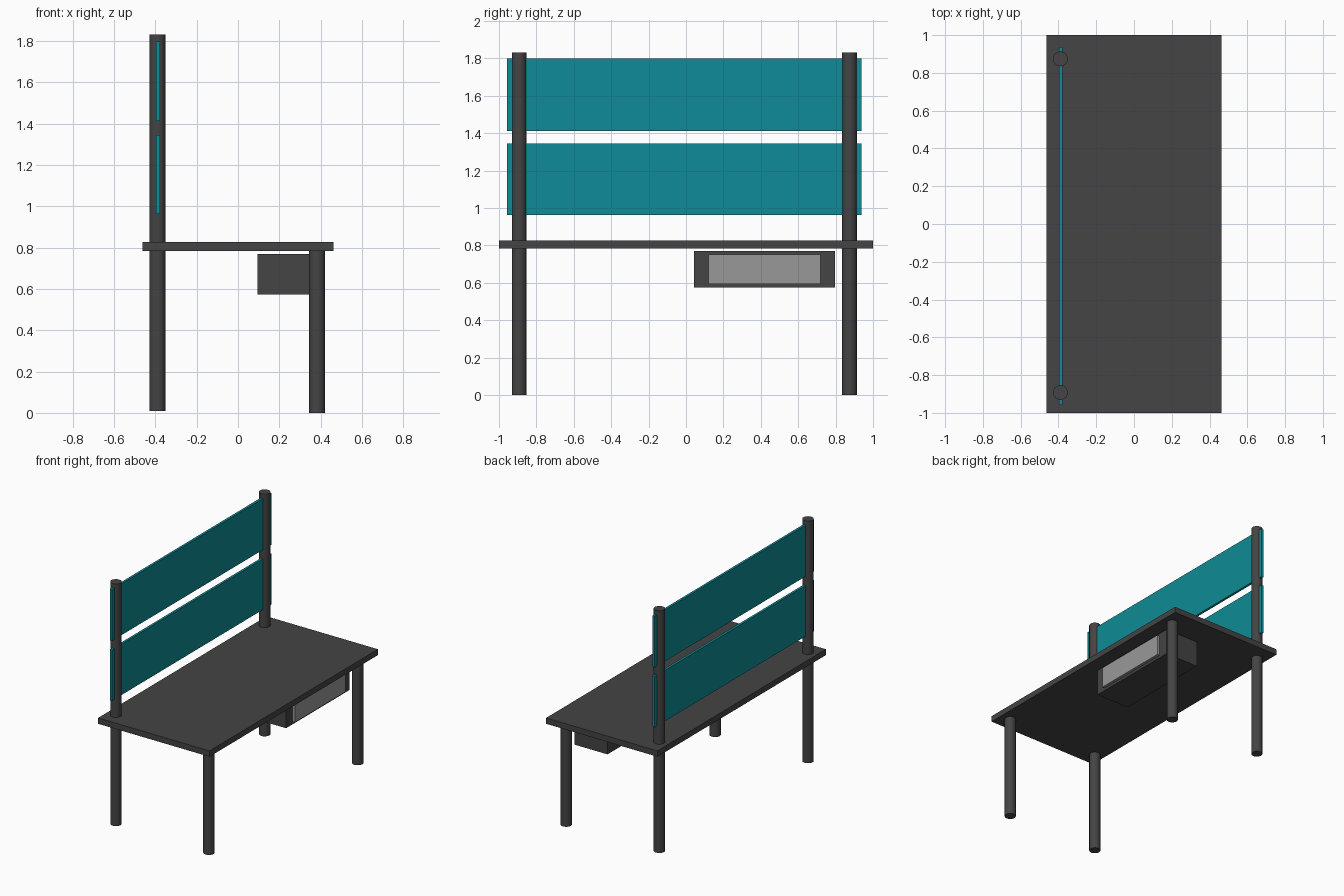
import bpy, math

if "Cube" in bpy.data.objects:
    bpy.data.objects.remove(bpy.data.objects["Cube"])


def material(name, rgb):
    m = bpy.data.materials.new(name)
    m.diffuse_color = (*rgb, 1)
    m.use_nodes = True
    m.node_tree.nodes["Principled BSDF"].inputs["Base Color"].default_value = m.diffuse_color
    return m


dark = material("dark_grey", (0.058, 0.058, 0.058))
light = material("light_grey", (0.32, 0.315, 0.315))
teal = material("teal", (0.0045, 0.258, 0.305))


def box(name, lo, hi, mat):
    bpy.ops.mesh.primitive_cube_add(size=1, location=[(a + b) / 2 for a, b in zip(lo, hi)])
    ob = bpy.context.object
    ob.name = name
    ob.scale = [b - a for a, b in zip(lo, hi)]
    bpy.ops.object.transform_apply(location=False, rotation=False, scale=True)
    ob.data.materials.append(mat)
    return ob


def post(name, x, y, z0, z1):
    bpy.ops.mesh.primitive_cylinder_add(vertices=32, radius=0.039, depth=z1 - z0,
                                        location=(x, y, (z0 + z1) / 2))
    ob = bpy.context.object
    ob.name = name
    bpy.ops.object.shade_smooth_by_angle(angle=math.radians(40))
    ob.data.materials.append(dark)
    return ob


# Table top
box("table_top", (-0.463, -1, 0.783), (0.463, 1, 0.827), dark)

# Short front legs and tall back posts
for side, y in (("left", -0.892), ("right", 0.874)):
    post("front_leg_" + side, 0.383, y, 0.0, 0.79)
    post("back_post_" + side, -0.39, y, 0.01, 1.83)

# Two boards running through the back posts
for name, z0, z1 in (("lower_board", 0.962, 1.344), ("upper_board", 1.412, 1.798)):
    box(name, (-0.396, -0.957, z0), (-0.378, 0.937, z1), teal)

# Drawer hanging under the top, with a raised light front panel
box("drawer_box", (0.095, 0.043, 0.574), (0.37, 0.797, 0.77), dark)
box("drawer_front", (0.36, 0.12, 0.594), (0.39, 0.72, 0.75), light)
